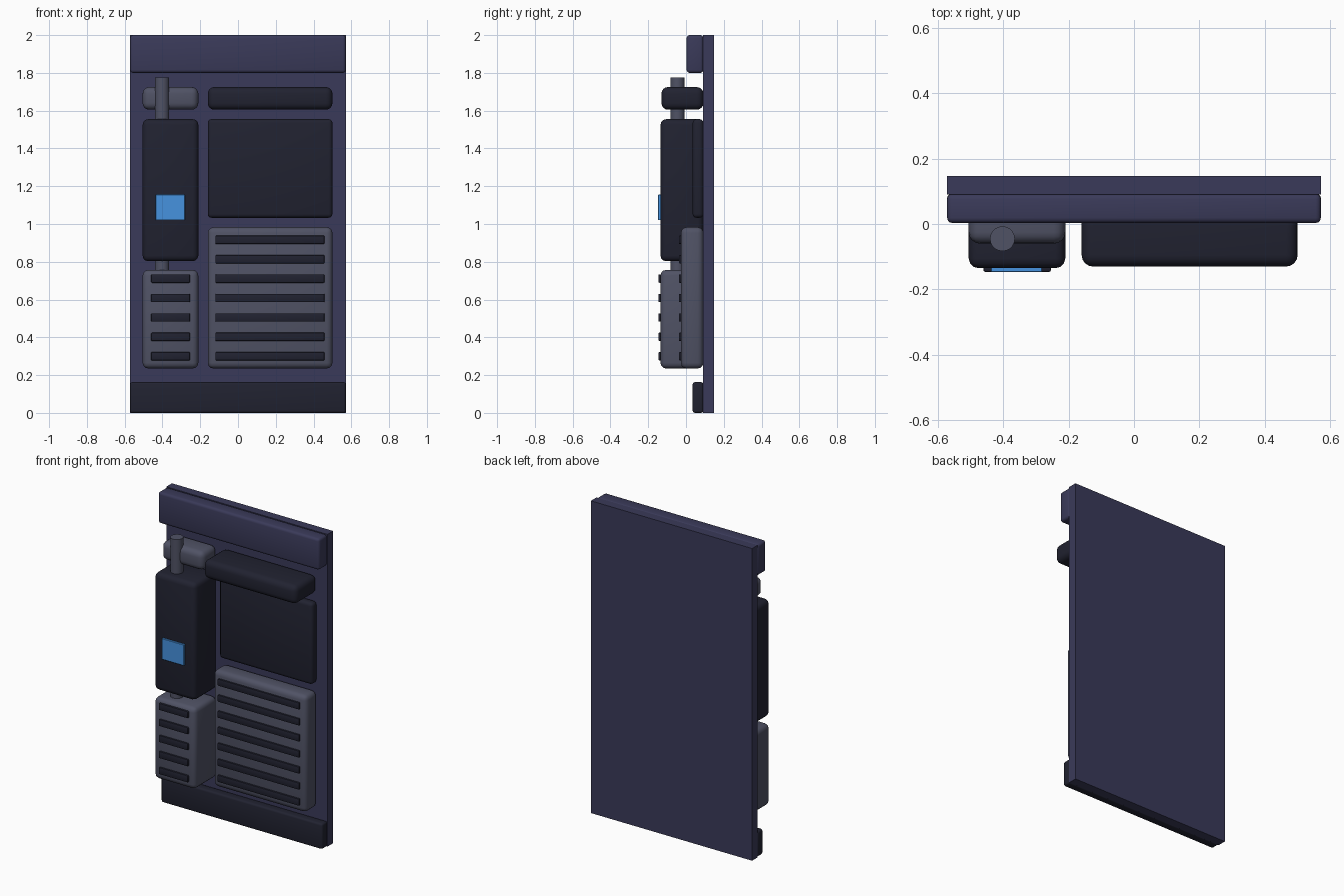
import bpy, math

if "Cube" in bpy.data.objects:
    bpy.data.objects.remove(bpy.data.objects["Cube"])


def material(name, rgb):
    m = bpy.data.materials.new(name)
    m.diffuse_color = (*rgb, 1)
    m.use_nodes = True
    m.node_tree.nodes["Principled BSDF"].inputs["Base Color"].default_value = m.diffuse_color
    return m


NAVY = material("navy", (0.042, 0.042, 0.1))
DARK = material("dark", (0.015, 0.016, 0.03))
GREY = material("grey", (0.08, 0.085, 0.13))
BLUE = material("blue", (0.061, 0.29, 0.74))


def box(name, x, y, z, mat, bevel=0.0, segments=3):
    """Box from (min, max) ranges, with optionally rounded edges."""
    bpy.ops.mesh.primitive_cube_add(size=1, location=[sum(r) / 2 for r in (x, y, z)])
    ob = bpy.context.object
    ob.name = name
    ob.scale = [r[1] - r[0] for r in (x, y, z)]
    bpy.ops.object.transform_apply(location=False, rotation=False, scale=True)
    ob.data.materials.append(mat)
    if bevel:
        mod = ob.modifiers.new("rounding", "BEVEL")
        mod.width = bevel
        mod.segments = segments
        bpy.ops.object.modifier_apply(modifier=mod.name)
        bpy.ops.object.shade_smooth_by_angle(angle=math.radians(35))
    return ob


def slats(name, x, front, count):
    """Column of dark slats standing just proud of a vent face."""
    for i in range(count):
        z = 0.3 + i * 0.1027
        box(f"{name}_{i + 1}", x, (front - 0.011, front + 0.012),
            (z - 0.022, z + 0.022), DARK, 0.005, 2)


LEFT = (-0.505, -0.21)
RIGHT = (-0.16, 0.5)
WIDE = (-0.571, 0.571)
BACK = 0.092

# Wall panel with header and plinth
box("back_panel", WIDE, (0.09, 0.147), (0, 2), NAVY)
box("header", WIDE, (0.003, BACK), (1.8, 2), NAVY, 0.016)
box("plinth", WIDE, (0.035, BACK), (0, 0.163), DARK, 0.012)

# Left column: bracket, rod, canister with indicator, vent
box("rod_bracket", LEFT, (-0.06, BACK), (1.605, 1.725), GREY, 0.035, 4)
box("canister", LEFT, (-0.135, BACK), (0.803, 1.555), DARK, 0.03)
box("indicator", (-0.437, -0.281), (-0.147, -0.125), (1.02, 1.155), BLUE, 0.002, 1)
box("small_vent", LEFT, (-0.135, BACK), (0.235, 0.757), GREY, 0.03)
slats("small_vent_slat", (-0.46, -0.254), -0.135, 5)

bpy.ops.mesh.primitive_cylinder_add(vertices=20, radius=0.038, depth=1.075,
                                    location=(-0.402, -0.045, 1.2375))
rod = bpy.context.object
rod.name = "rod"
rod.data.materials.append(GREY)
bpy.ops.object.shade_smooth_by_angle(angle=math.radians(35))

# Right column: top bar, screen, large vent
box("top_bar", RIGHT, (-0.13, BACK), (1.605, 1.725), DARK, 0.035, 4)
box("screen", RIGHT, (0.035, BACK), (1.033, 1.555), DARK, 0.02)
box("large_vent", RIGHT, (-0.027, BACK), (0.235, 0.983), GREY, 0.03)
slats("large_vent_slat", (-0.12, 0.458), -0.027, 7)
